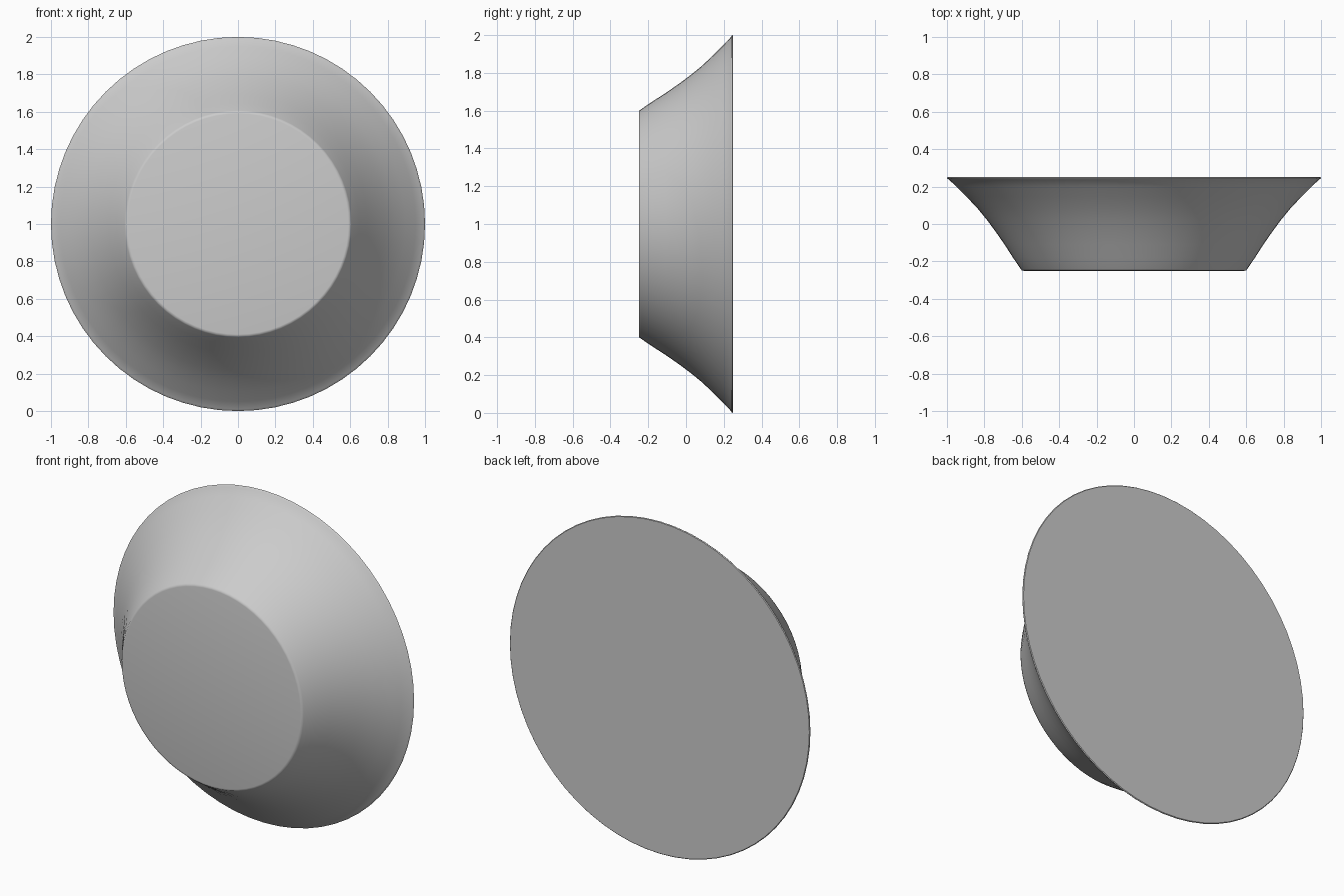
import bpy, bmesh
from math import cos, sin, pi

if "Cube" in bpy.data.objects:
    bpy.data.objects.remove(bpy.data.objects["Cube"])

SIDES = 64
# Flared side: (radius, y) from small front face to wide back rim
profile = [(0.590, -0.25), (0.600, -0.248), (0.606, -0.24), (0.647, -0.18),
           (0.692, -0.11), (0.737, -0.045), (0.785, 0.02), (0.838, 0.085),
           (0.895, 0.145), (0.950, 0.20), (0.990, 0.238), (0.998, 0.242),
           (1.0, 0.246), (0.996, 0.25)]

bm = bmesh.new()
# Rings around the y axis
rings = [[bm.verts.new((r * cos(2 * pi * i / SIDES), y, 1 + r * sin(2 * pi * i / SIDES)))
          for i in range(SIDES)] for r, y in profile]
for a, b in zip(rings, rings[1:]):
    for i in range(SIDES):
        j = (i + 1) % SIDES
        bm.faces.new((a[i], a[j], b[j], b[i]))
# Flat front and back discs
bm.faces.new(rings[0])
bm.faces.new(rings[-1])
bmesh.ops.recalc_face_normals(bm, faces=bm.faces)

mesh = bpy.data.meshes.new("flared_disc")
bm.to_mesh(mesh)
bm.free()
disc = bpy.data.objects.new("flared_disc", mesh)
bpy.context.collection.objects.link(disc)

# Smooth side, crisp rims
bpy.context.view_layer.objects.active = disc
disc.select_set(True)
bpy.ops.object.shade_smooth_by_angle(angle=pi / 4)
